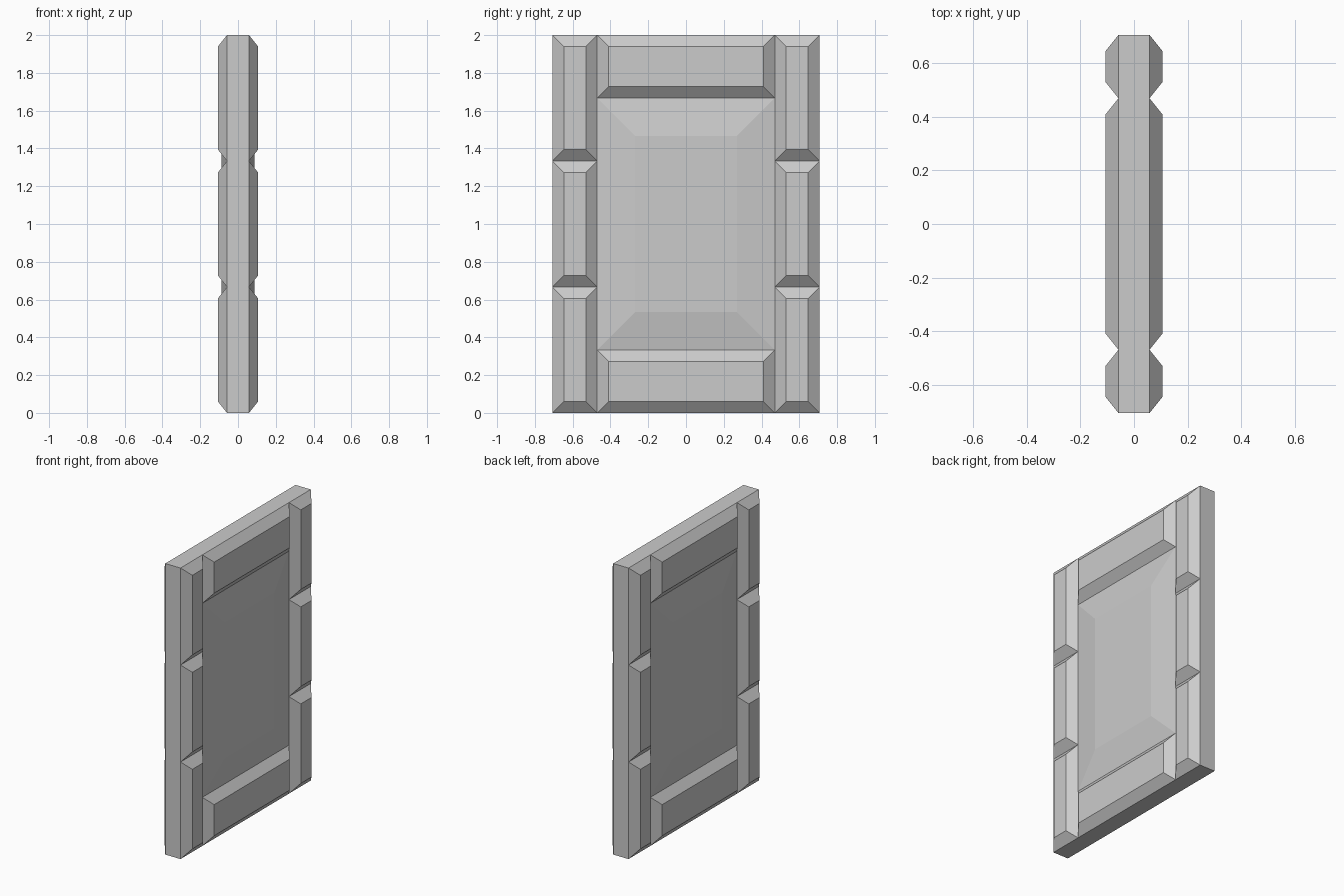
import bpy

if "Cube" in bpy.data.objects:
    bpy.data.objects.remove(bpy.data.objects["Cube"])

# Door dimensions
HALF_W, HEIGHT = 0.707, 2.0
INNER = 0.47
CORE, RAISED, BEVEL = 0.058, 0.106, 0.06
THIRD, RAIL = HEIGHT / 3, HEIGHT / 6


def make_object(name, verts, faces):
    mesh = bpy.data.meshes.new(name)
    mesh.from_pydata(verts, [], faces)
    obj = bpy.data.objects.new(name, mesh)
    bpy.context.collection.objects.link(obj)
    return obj


def rect(x, y0, y1, z0, z1):
    return [(x, y0, z0), (x, y1, z0), (x, y1, z1), (x, y0, z1)]


def raised_tile(name, y0, y1, z0, z1, inset, top, both_sides=False):
    """Chamfered tile on the door face, mirrored to the other face."""
    verts = rect(CORE, y0, y1, z0, z1)
    verts += rect(top, y0 + inset, y1 - inset, z0 + inset, z1 - inset)
    faces = [(i, (i + 1) % 4, (i + 1) % 4 + 4, i + 4) for i in range(4)]
    faces.append((4, 5, 6, 7))
    obj = make_object(name, verts, faces)
    mirror = obj.modifiers.new("mirror", 'MIRROR')
    mirror.use_axis = (True, both_sides, False)
    mirror.use_mirror_merge = False
    return obj


# Outer edge band of the door slab; the tiles below close both faces
band = rect(-CORE, -HALF_W, HALF_W, 0, HEIGHT) + rect(CORE, -HALF_W, HALF_W, 0, HEIGHT)
make_object("door_edge", band,
            [(i, (i + 1) % 4, (i + 1) % 4 + 4, i + 4) for i in range(4)])

# Three stacked blocks along each side
for k, label in enumerate(("lower", "middle", "upper")):
    raised_tile(f"side_block_{label}", INNER, HALF_W, k * THIRD, (k + 1) * THIRD,
                BEVEL, RAISED, both_sides=True)

# Top and bottom rails
raised_tile("bottom_rail", -INNER, INNER, 0, RAIL, BEVEL, RAISED)
raised_tile("top_rail", -INNER, INNER, HEIGHT - RAIL, HEIGHT, BEVEL, RAISED)

# Shallow raised centre panel
raised_tile("centre_panel", -INNER, INNER, RAIL, HEIGHT - RAIL, 0.2, CORE + 0.03)
